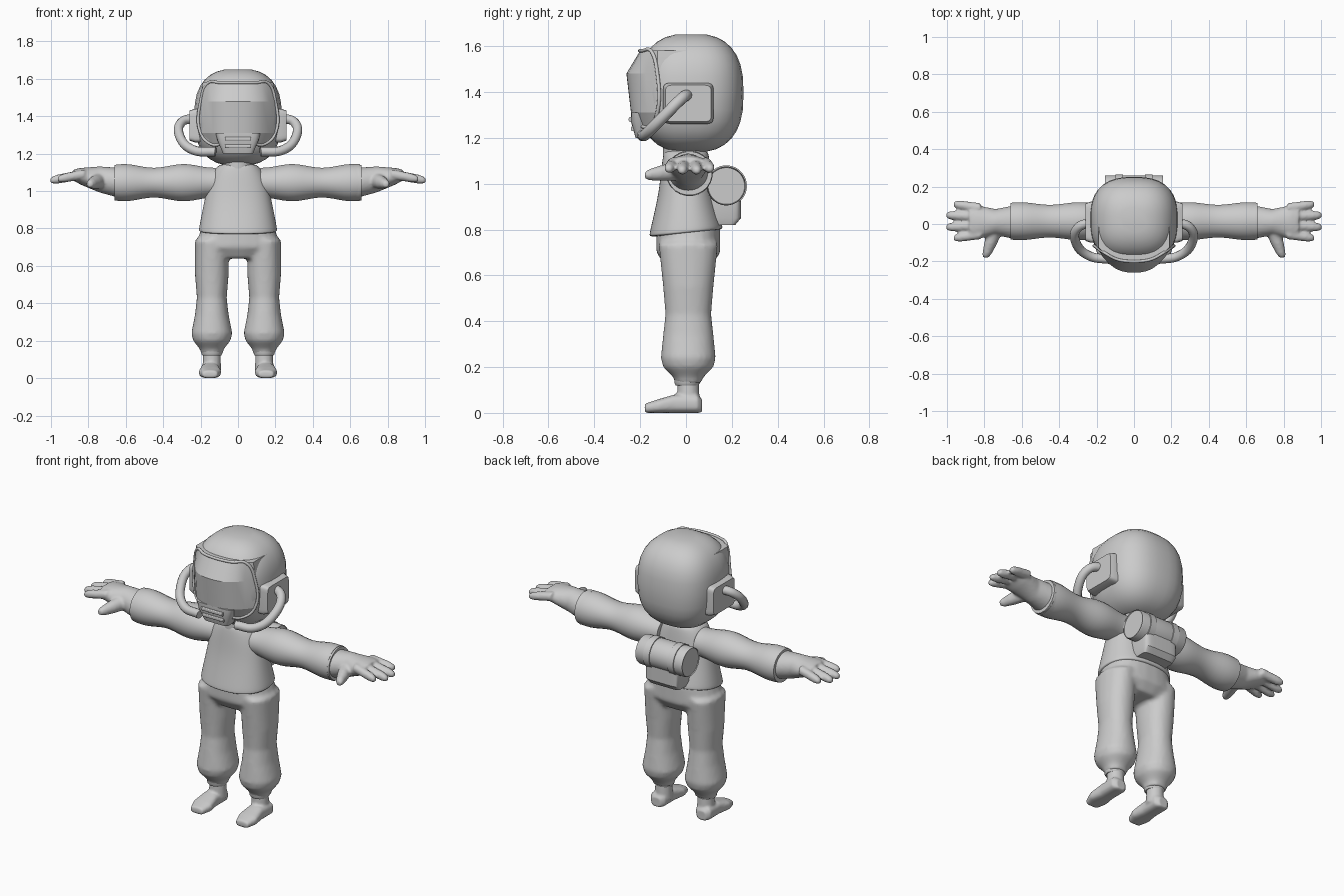
import bpy, bmesh, math
from mathutils import Vector

cube = bpy.data.objects.get("Cube")
if cube:
    bpy.data.objects.remove(cube)

shade = (.6, .6, .6, 1)
grey = bpy.data.materials.new("plain grey")
grey.use_nodes = True
grey.diffuse_color = shade
grey.node_tree.nodes["Principled BSDF"].inputs["Base Color"].default_value = shade

AXES = {"x": (0, 1, 2), "y": (1, 0, 2), "z": (2, 0, 1)}


def signed_power(value, power):
    return math.copysign(abs(value) ** power, value)


def skin(bm, outlines):
    """Join closed outlines of equal length into one capped solid."""
    loops = [[bm.verts.new(point) for point in outline] for outline in outlines]
    for low, high in zip(loops, loops[1:]):
        for s in range(len(low)):
            bm.faces.new((low[s - 1], low[s], high[s], high[s - 1]))
    bm.faces.new(loops[0])
    bm.faces.new(loops[-1])


def loft(bm, axis, centre, rings, power=2, lean=(0, 0), segments=24, flat=False):
    """Superellipse rings (position, radius, optional second radius) along an axis."""
    along, across, up = AXES[axis]
    outlines = []
    for position, *radii in rings:
        travel = position - rings[0][0]
        outline = []
        for s in range(segments):
            angle = math.tau * (s + .5) / segments
            point = Vector()
            point[along] = position
            point[across] = centre[0] + lean[0] * travel + radii[0] * signed_power(math.cos(angle), 2 / power)
            lift = radii[-1] if flat else lean[1] * travel
            point[up] = centre[1] + lift + radii[-1] * signed_power(math.sin(angle), 2 / power)
            outline.append(point)
        outlines.append(outline)
    skin(bm, outlines)


def add_object(name, data, mirror):
    data.materials.append(grey)
    ob = bpy.data.objects.new(name, data)
    bpy.context.collection.objects.link(ob)
    if mirror:
        ob.modifiers.new("mirror", "MIRROR").use_mirror_merge = False
    return ob


def finish(name, bm, mirror=False, rounded=False, voxel=0, sharp=35):
    bmesh.ops.recalc_face_normals(bm, faces=bm.faces)
    mesh = bpy.data.meshes.new(name)
    bm.to_mesh(mesh)
    bm.free()
    ob = add_object(name, mesh, mirror)
    bpy.ops.object.select_all(action="DESELECT")
    ob.select_set(True)
    bpy.context.view_layer.objects.active = ob
    bpy.ops.object.shade_smooth_by_angle(angle=math.radians(sharp))
    if rounded:
        subdivide = ob.modifiers.new("subdivide", "SUBSURF")
        subdivide.levels = subdivide.render_levels = 2
    if voxel:
        fuse = ob.modifiers.new("fuse", "REMESH")
        fuse.mode = "VOXEL"
        fuse.voxel_size = voxel
        fuse.use_smooth_shade = True
        soften = ob.modifiers.new("soften", "SMOOTH")
        soften.iterations = 4


def part(name, axis, centre, rings, power=2, segments=24, **options):
    bm = bmesh.new()
    loft(bm, axis, centre, rings, power, segments=segments)
    finish(name, bm, **options)


def pipe(name, points, radius, mirror=False, cyclic=False):
    curve = bpy.data.curves.new(name, "CURVE")
    curve.dimensions = "3D"
    curve.bevel_depth = radius
    curve.resolution_u = 6
    curve.use_fill_caps = True
    spline = curve.splines.new("BEZIER")
    spline.bezier_points.add(len(points) - 1)
    spline.use_cyclic_u = cyclic
    for knot, point in zip(spline.bezier_points, points):
        knot.co = point
        knot.handle_left_type = knot.handle_right_type = "AUTO"
    add_object(name, curve, mirror)


# Helmet shell: a boxy superellipsoid
squareness = 2 / 2.6
shell = []
for step in range(1, 16):
    tilt = math.pi * (step / 16 - .5)
    width = math.cos(tilt) ** squareness
    shell.append((1.395 + .26 * signed_power(math.sin(tilt), squareness), .235 * width, .23 * width))
part("helmet", "z", (0, .022), shell, power=2.6, segments=32, sharp=80)

# Visor: curved front, creased across the brow
visor_rows = []
for height, front, half in ((1.58, -.2, .19), (1.48, -.26, .2), (1.31, -.24, .2), (1.25, -.21, .17)):
    row = []
    for step in range(-6, 7):
        u = step / 6
        row.append((half * u, front - (front + .125) * abs(u) ** 2.6, height))
    visor_rows.append(row)
bm = bmesh.new()
skin(bm, [row + [(row[-1][0], 0, row[0][2]), (row[0][0], 0, row[0][2])] for row in visor_rows])
finish("visor", bm, sharp=18)

# Rim following the visor outline
top, brow, cheek, chin = visor_rows
rim = top[1:-1:2] + [brow[-1], cheek[-1]] + chin[-2:0:-2] + [cheek[0], brow[0]]
pipe("visor_rim", rim, .008, cyclic=True)

# Mouthpiece with two vent bars
part("mouthpiece", "z", (0, -.18), [(1.2, .08, .04), (1.27, .11, .06), (1.31, .12, .06)], power=5)
for height, front in ((1.28, -.24), (1.24, -.23)):
    part("vent_bar", "x", (front, height), [(-.07, .01), (.07, .01)], power=4)

# Ear plates and breathing tubes
part("ear_plate", "x", (.01, 1.35), [(.16, .11, .09), (.23, .11, .09), (.26, .1, .08)],
     power=9, segments=32, mirror=True)
tube = [(.23, .01, 1.39), (.3, -.02, 1.37), (.31, -.1, 1.29), (.24, -.17, 1.22), (.12, -.19, 1.21)]
pipe("breathing_tube", tube, .025, mirror=True)

# Neck, and shirt with a hem that rises to the back
part("neck", "z", (0, -.02), [(1, .08), (1.2, .08)])
bm = bmesh.new()
loft(bm, "z", (0, 0), [(1.15, .08, .09), (1.13, .12, .1), (1.05, .16, .11), (.95, .18, .12),
                       (.8, .21, .16), (.79, .21, .16), (.78, .2, .15)], power=2.3, segments=32)
for vert in bm.verts:
    if vert.co.z < .85:
        vert.co.z += vert.co.y / 10
finish("shirt", bm, rounded=True, sharp=80)

# Trousers: hips and both legs fused
bm = bmesh.new()
loft(bm, "z", (0, .01), [(.82, .19, .14), (.7, .23, .14), (.64, .15, .1)], power=2.4)
leg = [(.74, .09, .13), (.55, .09, .11), (.43, .08, .1), (.34, .09, .11),
       (.24, .11, .12), (.2, .1, .11), (.15, .06), (.13, .06)]
for side in (-.14, .14):
    loft(bm, "z", (side, .01), leg, power=2.2)
finish("trousers", bm, voxel=.012)
part("trouser_cuff", "z", (.14, .005), [(.12, .05), (.13, .056), (.16, .056)], mirror=True)

# Feet: ankle fused to a flat-soled foot
bm = bmesh.new()
loft(bm, "z", (.14, .01), [(.16, .045), (.04, .05)])
loft(bm, "y", (.15, 0), [(.07, .03, .03), (.05, .05, .04), (-.05, .05, .04),
                         (-.12, .06, .03), (-.18, .04, .02)], power=2.8, flat=True)
finish("foot", bm, mirror=True, voxel=.007)

# Sleeves: two soft swellings along each arm
sleeve = []
for step in range(19):
    reach = .12 + .03 * step
    swell = math.cos(math.tau * (reach - .29) / .32)
    sleeve.append((reach, .095 + .007 * swell, .09 + .01 * swell))
part("sleeve", "x", (.015, 1.045), sleeve, mirror=True, sharp=80)
part("left_sleeve_band", "x", (.015, 1.045), [(.62, .1), (.65, .1)])

# Hands: palm, four fingers and thumb fused
bm = bmesh.new()
loft(bm, "x", (.01, 1.045), [(.64, .09, .08), (.74, .07), (.84, .09, .045), (.88, .08, .03)], lean=(0, .17))
for finger in range(4):
    spread = finger / 1.5 - 1
    tip = 1.01 - .045 * spread ** 2
    loft(bm, "x", (.015 + .07 * spread, 1.09), [(.82, .027), (tip - .04, .025), (tip - .01, .019), (tip, .01)],
         lean=(spread / 7, -.18), segments=12)
loft(bm, "y", (.73, 1.06), [(0, .045), (-.06, .04), (-.11, .035), (-.16, .025), (-.18, .015)],
     lean=(-.35, .13), segments=12)
finish("hand", bm, mirror=True, voxel=.008)

# Back roll with recessed ends, two straps and a pouch below
centre, radius = (.176, .99), .085
end = [(-.15, .07), (-.15, .08), (-.155, .082), (-.145, radius)]
part("back_roll", "x", centre, end + [(-place, size) for place, size in reversed(end)], segments=32)
for place in (-.08, .08):
    strap = [(place + offset, radius + .005) for offset in (-.02, .02)]
    part("roll_strap", "x", centre, strap, segments=32)
part("pouch", "z", (0, .165), [(.82, .1, .05), (.85, .11, .075), (.95, .11, .075)], power=7, segments=32)
